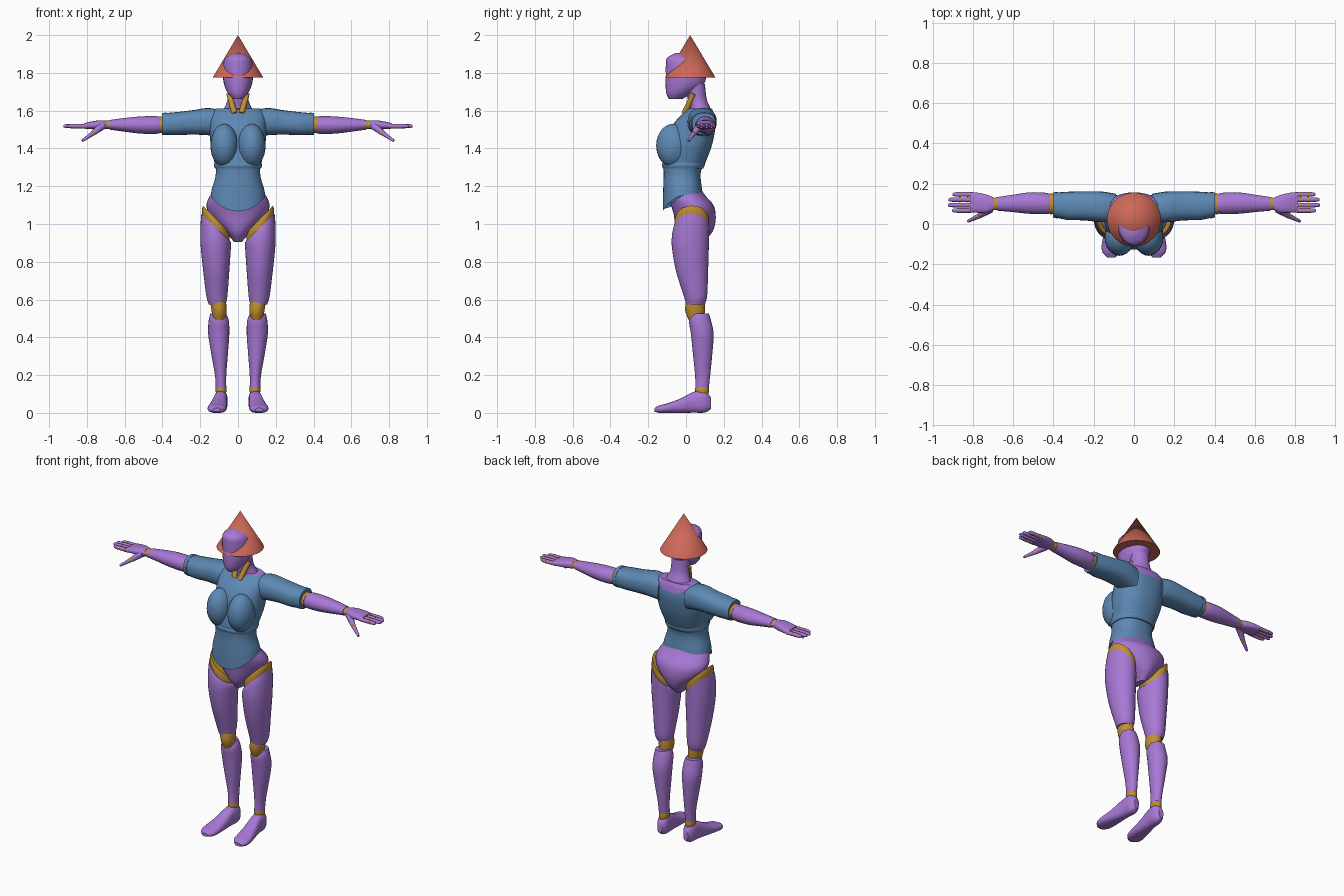
import bpy, bmesh, math
from mathutils import Vector, Matrix


def material(name, rgb):
    m = bpy.data.materials.new(name)
    m.diffuse_color = (*rgb, 1)
    return m


PURPLE = material("purple_body", (0.39, 0.19, 0.67))
GOLD = material("gold_joint", (0.54, 0.28, 0.03))
BLUE = material("blue_cloth", (0.11, 0.25, 0.46))
RED = material("red_hat", (0.62, 0.14, 0.10))


def finish(name, bm, mats):
    bmesh.ops.recalc_face_normals(bm, faces=bm.faces)
    me = bpy.data.meshes.new(name)
    bm.to_mesh(me)
    bm.free()
    for m in mats:
        me.materials.append(m)
    ob = bpy.data.objects.new(name, me)
    bpy.context.collection.objects.link(ob)
    bpy.ops.object.select_all(action='DESELECT')
    ob.select_set(True)
    bpy.context.view_layer.objects.active = ob
    bpy.ops.object.shade_smooth_by_angle(angle=math.radians(40))
    return ob


def smooth_path(secs, steps):
    """Catmull-Rom interpolation through the cross-sections."""
    secs = [tuple(s) + (0,) * (6 - len(s)) for s in secs]
    out = []
    for i in range(len(secs) - 1):
        p0, p1, p2 = secs[max(i - 1, 0)], secs[i], secs[i + 1]
        p3 = secs[min(i + 2, len(secs) - 1)]
        for k in range(steps):
            t = k / steps
            out.append([0.5 * (2 * b + (c - a) * t + (2 * a - 5 * b + 4 * c - d) * t * t
                               + (3 * b - a - 3 * c + d) * t ** 3)
                        for a, b, c, d in zip(p0, p1, p2, p3)])
    return out + [list(secs[-1])]


def loft(name, axis, secs, mats, s=1, n=24, steps=4, power=2.0, warp=None, rule=None):
    """Skin of oval sections (position, centre u, centre v, radius u, radius v, slant)."""
    bm = bmesh.new()
    rings = []
    for t, cu, cv, ru, rv, slant in smooth_path(secs, steps):
        ring = []
        for k in range(n):
            a = 2 * math.pi * k / n
            c, d = math.cos(a), math.sin(a)
            du = math.copysign(abs(c) ** (2 / power), c) * ru
            dv = math.copysign(abs(d) ** (2 / power), d) * rv
            u, v, w = cu + du, cv + dv, t + slant * du
            p = {'z': (u, v, w), 'x': (w, u, v), 'y': (u, w, v)}[axis]
            p = Vector((p[0] * s, p[1], p[2]))
            ring.append(bm.verts.new(warp(p) if warp else p))
        rings.append(ring)
    for a, b in zip(rings, rings[1:]):
        for k in range(n):
            bm.faces.new((a[k], a[(k + 1) % n], b[(k + 1) % n], b[k]))
    bm.faces.new(rings[0])
    bm.faces.new(rings[-1])
    if rule:
        for f in bm.faces:
            f.material_index = rule(f.calc_center_median())
    return finish(name, bm, mats)


def tube(name, p, q, r1, r2, mat, s=1, n=12):
    p, q = Vector(p), Vector(q)
    p.x *= s
    q.x *= s
    d = q - p
    m = Matrix.Translation((p + q) / 2) @ d.to_track_quat('Z', 'Y').to_matrix().to_4x4()
    bm = bmesh.new()
    bmesh.ops.create_cone(bm, cap_ends=True, segments=n, radius1=r1, radius2=r2,
                          depth=d.length, matrix=m)
    return finish(name, bm, [mat])


def ellipsoid(name, c, r, mat):
    bm = bmesh.new()
    bmesh.ops.create_uvsphere(bm, u_segments=24, v_segments=14, radius=1,
                              matrix=Matrix.Translation(c) @ Matrix.Diagonal((*r, 1)))
    return finish(name, bm, [mat])


# Head, neck and hat
loft("head", 'z', [(1.662, -.05, 0, .024, .035)[:1] + (0, -.055, .026, .036),
                   (1.69, 0, -.036, .052, .068), (1.73, 0, -.01, .071, .098),
                   (1.78, 0, 0, .08, .107), (1.84, 0, -.005, .08, .102),
                   (1.88, 0, -.025, .064, .075), (1.905, 0, -.03, .02, .025)], [PURPLE])
loft("neck", 'z', [(1.55, 0, .08, .10, .065), (1.61, 0, .075, .075, .055),
                   (1.66, 0, .06, .055, .05), (1.74, 0, .045, .055, .055)], [PURPLE])
loft("collar_joint", 'z', [(1.57, 0, .045, .062, .06), (1.605, 0, .045, .05, .05)], [GOLD])
tube("hat", (0, .022, 1.775), (0, .022, 2.0), .134, 0, RED, n=48)


# Shirt body with a pointed front hem and a scooped back
def hem(p):
    if p.z < 1.25:
        p.z += (1.25 - p.z) / .18 * 2.9 * p.x ** 2 + (1.25 - p.z) / .18 * .22 * (p.y + .11)
    return p


loft("shirt", 'z', [(1.07, 0, -.015, .145, .108), (1.15, 0, -.018, .137, .104),
                    (1.27, 0, -.02, .117, .098), (1.33, 0, -.008, .126, .113),
                    (1.42, 0, .018, .145, .12), (1.52, 0, .042, .15, .114),
                    (1.585, 0, .065, .145, .082), (1.612, 0, .075, .115, .06)],
     [BLUE, PURPLE], n=48, power=2.3, warp=hem,
     rule=lambda c: int(c.y > .06 and abs(c.x) < .1 and c.z > 1.55 + .25 * abs(c.x)))
loft("waist_seam", 'z', [(1.295, 0, -.015, .122, .107), (1.31, 0, -.014, .127, .113),
                         (1.325, 0, -.012, .125, .111)], [BLUE], n=48, power=2.3)

# Pelvis
loft("pelvis", 'z', [(.905, 0, .04, .02, .05), (.95, 0, .045, .06, .09),
                     (1.0, 0, .048, .11, .106), (1.05, 0, .046, .152, .111),
                     (1.1, 0, .033, .167, .112), (1.15, 0, .005, .148, .098),
                     (1.2, 0, -.01, .11, .08)], [PURPLE], n=32)

for s, side in ((-1, "left"), (1, "right")):
    def part(name, axis, secs, mat, **kw):
        return loft(f"{name}_{side}", axis, secs, [mat], s, **kw)

    # Chest and neck strap
    ellipsoid(f"chest_{side}", (.072 * s, -.068, 1.415), (.074, .09, .115), BLUE)
    tube(f"neck_strap_{side}", (.018, -.008, 1.585), (.048, .04, 1.69), .016, .014, GOLD, s)

    # Leg
    part("thigh", 'z', [(.575, .11, .05, .045, .05), (.62, .112, .05, .056, .062),
                        (.75, .115, .032, .069, .085), (.88, .118, .023, .08, .098, .1),
                        (.95, .118, .025, .08, .098, .6), (.982, .118, .03, .076, .094, .95)],
         PURPLE, n=32)
    part("hip_joint", 'z', [(.95, .118, .03, .07, .088, .9), (1.0, .118, .03, .073, .092, 1),
                            (1.028, .116, .032, .069, .088, 1)], GOLD, n=32)
    part("knee", 'z', [(.49, .1, .055, .03, .04), (.54, .1, .048, .04, .052),
                       (.6, .107, .05, .042, .05)], GOLD)
    part("shin", 'z', [(.135, .09, .085, .028, .036), (.2, .092, .088, .03, .04),
                       (.32, .098, .088, .045, .052), (.42, .102, .086, .056, .06),
                       (.49, .102, .074, .053, .058), (.525, .105, .078, .042, .044)], PURPLE)
    part("ankle", 'z', [(.1, .09, .085, .026, .034), (.122, .09, .085, .029, .037),
                        (.145, .09, .085, .026, .034)], GOLD)
    part("foot", 'y', [(.132, .09, .05, .016, .03), (.1, .09, .06, .034, .058),
                       (.04, .094, .056, .037, .055), (-.03, .102, .038, .044, .038),
                       (-.1, .11, .025, .05, .025), (-.14, .113, .02, .044, .02),
                       (-.166, .113, .016, .02, .01)], PURPLE, power=2.5)

    # Sleeve and arm
    part("sleeve", 'x', [(.09, .08, 1.53, .07, .072), (.16, .085, 1.542, .076, .072),
                         (.25, .09, 1.537, .072, .064), (.33, .09, 1.531, .07, .061),
                         (.398, .095, 1.53, .06, .056)], BLUE, power=2.4)
    part("cuff", 'x', [(.378, .093, 1.53, .066, .06), (.402, .095, 1.53, .062, .058)],
         BLUE, power=2.4)
    part("elbow", 'x', [(.38, .1, 1.525, .05, .045), (.418, .1, 1.525, .052, .044)], GOLD)
    part("forearm", 'x', [(.41, .1, 1.524, .046, .042), (.44, .102, 1.524, .053, .047),
                          (.52, .104, 1.524, .053, .045), (.61, .102, 1.525, .042, .035),
                          (.677, .1, 1.525, .034, .026)], PURPLE)
    part("wrist", 'x', [(.67, .1, 1.525, .031, .023), (.705, .1, 1.525, .03, .022)], GOLD)
    part("palm", 'x', [(.695, .1, 1.525, .03, .022), (.73, .1, 1.525, .045, .024),
                       (.78, .106, 1.522, .05, .02), (.815, .108, 1.519, .05, .014)],
         PURPLE, power=2.6)

    # Fingers with ringed joints
    for i, (y, tip) in enumerate(((.067, .905), (.094, .925), (.121, .922), (.147, .902))):
        z = 1.518
        part(f"finger_{i + 1}", 'x', [(.80, y, z, .011, .012), (.86, y, z, .0115, .0115),
                                      (tip - .012, y, z, .010, .010), (tip, y, z, .004, .004)],
             PURPLE, n=12, steps=3)
        for x in (.822, .862):
            tube(f"knuckle_{i + 1}_{side}", (x, y, z), (x + .007, y, z), .0122, .0122, GOLD, s)
    tube(f"thumb_base_{side}", (.715, .075, 1.522), (.765, .043, 1.482), .022, .014, PURPLE, s)
    tube(f"thumb_joint_{side}", (.763, .044, 1.484), (.771, .039, 1.478), .0145, .0135, GOLD, s)
    tube(f"thumb_tip_{side}", (.768, .041, 1.48), (.825, .013, 1.44), .013, .007, PURPLE, s)
